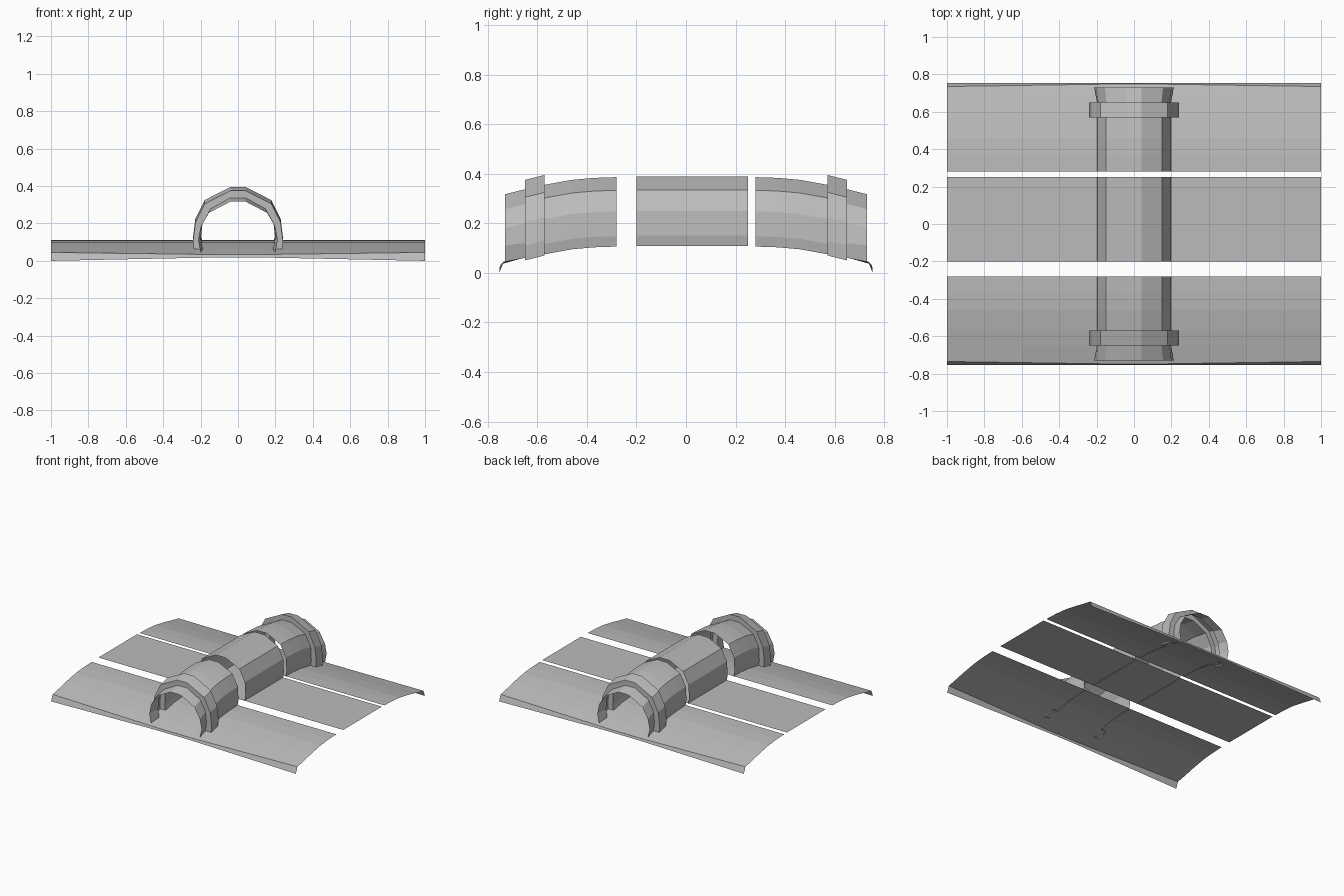
import bpy

cube = bpy.data.objects.get("Cube")
if cube:
    bpy.data.objects.remove(cube, do_unlink=True)

grey = bpy.data.materials.new("plain_grey")
grey.use_nodes = True
grey.diffuse_color = (0.5, 0.5, 0.5, 1)
grey.node_tree.nodes["Principled BSDF"].inputs["Base Color"].default_value = (0.5, 0.5, 0.5, 1)


def loft(name, rows):
    """Skin a strip of quads through rows of equal length."""
    n = len(rows[0])
    verts = [p for row in rows for p in row]
    faces = []
    for r in range(len(rows) - 1):
        for c in range(n - 1):
            a = r * n + c
            faces.append((a, a + 1, a + n + 1, a + n))
    # wind every strip so that its top looks up
    me = bpy.data.meshes.new(name)
    me.from_pydata(verts, [], faces)
    if sum(p.normal.z * p.area for p in me.polygons) < 0:
        me.flip_normals()
    me.materials.append(grey)
    ob = bpy.data.objects.new(name, me)
    bpy.context.collection.objects.link(ob)
    return ob


def arch(y, half, drop=0.0):
    """Arch section at y, mirrored from its +x half (foot to crown)."""
    full = half + [(-x, z) for x, z in reversed(half)]
    return [(x, y, z - drop) for x, z in full]


# Sections, foot to crown
body = [(0.192, 0.108), (0.20, 0.15), (0.195, 0.25), (0.15, 0.335), (0.04, 0.388)]
collar = [(0.235, 0.07), (0.24, 0.13), (0.228, 0.225), (0.178, 0.325), (0.04, 0.395)]
mouth_in = [(0.188, 0.06), (0.198, 0.12), (0.19, 0.20), (0.147, 0.278), (0.04, 0.337)]
mouth_out = [(0.20, 0.046), (0.213, 0.11), (0.2, 0.18), (0.155, 0.257), (0.04, 0.317)]

# Sag of the roof line towards the ends, as (distance from centre, drop)
sag = [(0.28, 0.002), (0.37, 0.005), (0.46, 0.013), (0.57, 0.033)]
ridge = 0.113

# Sheet columns, denser at the central tongue
columns = [-1, -0.6, -0.13, 0.13, 0.6, 1]


def lip(x, s):
    """Fold and free edge of the sheet at x; the lip deepens outwards."""
    t = (abs(x) - 0.13) / 0.87
    return ((x, s * (0.748 - 0.013 * t), 0.034 + 0.011 * t),
            (x, s * 0.753, 0.018 * (1 - t)))


# Middle bay
loft("middle_sheet", [[(x, y, ridge) for x in columns] for y in (-0.20, 0.25)])
loft("middle_arch", [arch(y, body) for y in (-0.20, 0.25)])

# Two curved end bays
for side, s in (("front", -1), ("back", 1)):
    rows = [[(x, s * y, ridge - d) for x in columns] for y, d in sag]
    rows.append([(x, s * 0.65, 0.062) for x in columns])
    rows += [[lip(x, s)[i] for x in columns] for i in (0, 1)]
    loft(side + "_sheet", rows)

    loft(side + "_arch", [arch(s * y, body, d) for y, d in sag])

    # raised collar with its two step faces
    body_end = arch(s * 0.57, body, sag[-1][1])
    loft(side + "_collar", [body_end,
                            arch(s * 0.57, collar),
                            arch(s * 0.65, collar, 0.02),
                            arch(s * 0.65, mouth_in)])

    # flared mouth
    loft(side + "_mouth", [arch(s * 0.65, mouth_in), arch(s * 0.73, mouth_out)])
